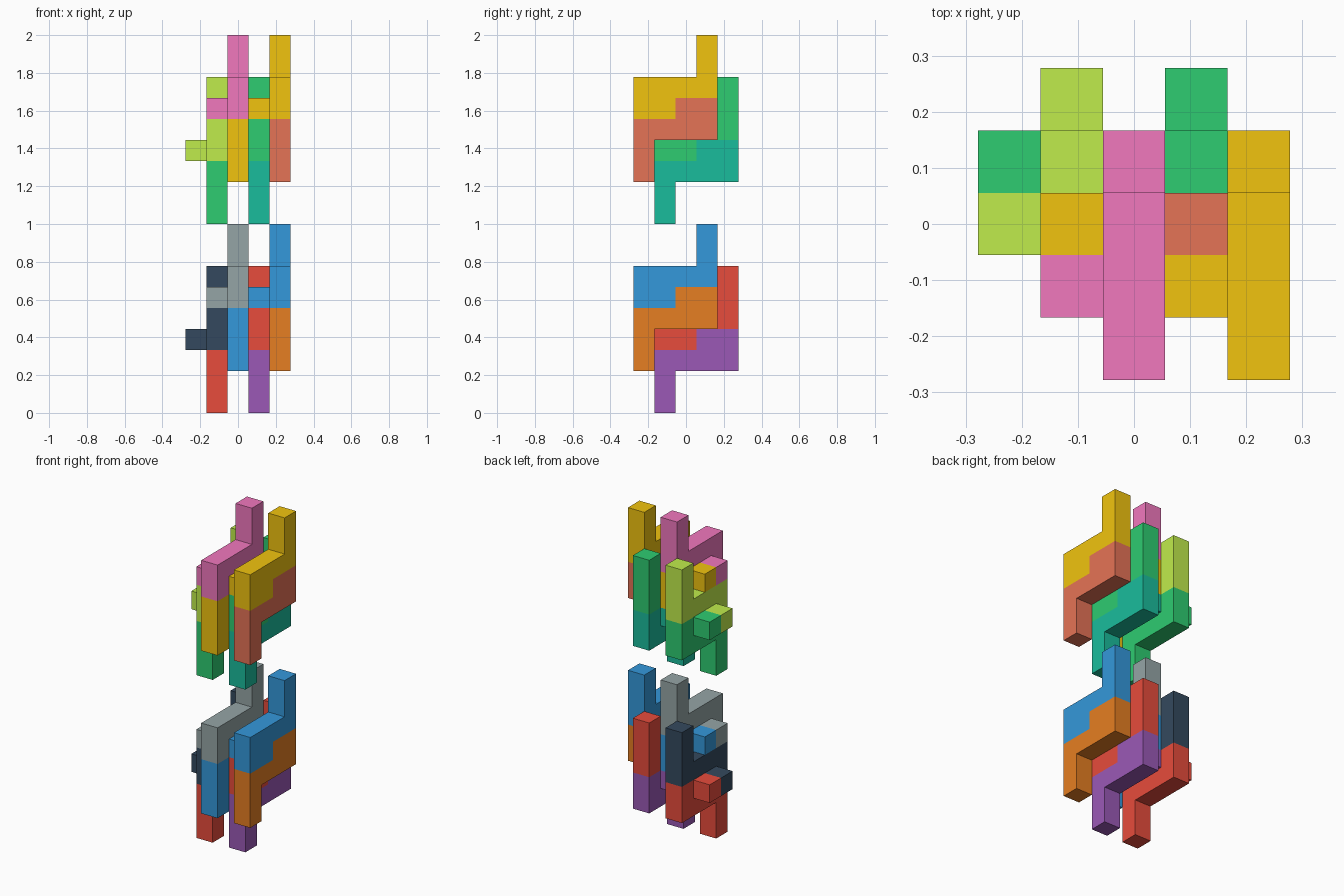
import bpy, bmesh
from mathutils import Vector

if "Cube" in bpy.data.objects:
    bpy.data.objects.remove(bpy.data.objects["Cube"])

U = 1 / 9  # edge of one cubic cell

# Stepped bars as (y, z) cells, plus the sideways peg cell next to each
LOWER = [(0, 2), (0, 3), (0, 4), (1, 4), (2, 4), (2, 5), (3, 4), (3, 5)]
UPPER = [(0, 5), (0, 6), (1, 5), (1, 6), (2, 6), (3, 6), (3, 7), (3, 8)]
LOWER_PEG, UPPER_PEG = (2, 5), (1, 5)

DIRS = [Vector(d) for d in ((1, 0, 0), (-1, 0, 0), (0, 1, 0),
                            (0, -1, 0), (0, 0, 1), (0, 0, -1))]


def material(name, hex_code):
    m = bpy.data.materials.new(name)
    srgb = [int(hex_code[i:i + 2], 16) / 255 for i in (0, 2, 4)]
    lin = [c / 12.92 if c <= 0.04045 else ((c + 0.055) / 1.055) ** 2.4 for c in srgb]
    m.diffuse_color = (*lin, 1)
    m.use_nodes = True
    m.node_tree.nodes["Principled BSDF"].inputs["Base Color"].default_value = m.diffuse_color
    return m


def block(name, cells, mat):
    """Solid made of unit cells, keeping only its outer faces."""
    bm = bmesh.new()
    filled = set(cells)
    for c in cells:
        centre = Vector((c[0] - 2, c[1] - 2, c[2] + 0.5))
        for d in DIRS:
            if tuple(int(a + b) for a, b in zip(c, d)) in filled:
                continue
            s = Vector((d.y, d.z, d.x)) / 2
            t = d.cross(s)
            corners = (-s - t, s - t, s + t, t - s)
            bm.faces.new([bm.verts.new((centre + d / 2 + k) * U) for k in corners])
    bmesh.ops.remove_doubles(bm, verts=bm.verts, dist=1e-4)
    bmesh.ops.recalc_face_normals(bm, faces=bm.faces)
    bmesh.ops.dissolve_limit(bm, angle_limit=0.01, verts=bm.verts, edges=bm.edges)
    me = bpy.data.meshes.new(name)
    bm.to_mesh(me)
    bm.free()
    me.materials.append(mat)
    bpy.context.collection.objects.link(bpy.data.objects.new(name, me))


# Colour of the lower and upper bar in each slice x = 1..4
PALETTES = {
    "bottom": dict(red="e74c3c", navy="34495e", blue="3498db", grey="95a5a6",
                   purple="9b59b6", orange="e67e22"),
    "top": dict(red="2ecc71", navy="c0ec4c", blue="f1c40f", grey="f178be",
                purple="1abc9c", orange="e57356"),
}
SLICES = {1: ("red", "navy"), 2: ("blue", "grey"),
          3: ("purple", "red"), 4: ("orange", "blue")}

# Two identical stacks of interlocking bars, one above the other
for level, (stack, palette) in enumerate(PALETTES.items()):
    mats = {k: material(f"{stack}_colour_{i + 1}", h)
            for i, (k, h) in enumerate(palette.items())}
    for x, (low, high) in SLICES.items():
        dy, dz = (1, -2) if x % 2 else (0, 0)  # odd slices sit back and lower
        dz += 9 * level
        for part, bar, peg, col in (("lower", LOWER, LOWER_PEG, low),
                                    ("upper", UPPER, UPPER_PEG, high)):
            cells = [(x, y + dy, z + dz) for y, z in bar]
            cells.append((x - 1, peg[0] + dy, peg[1] + dz))
            block(f"{stack}_stack_{part}_bar_{x}", cells, mats[col])
